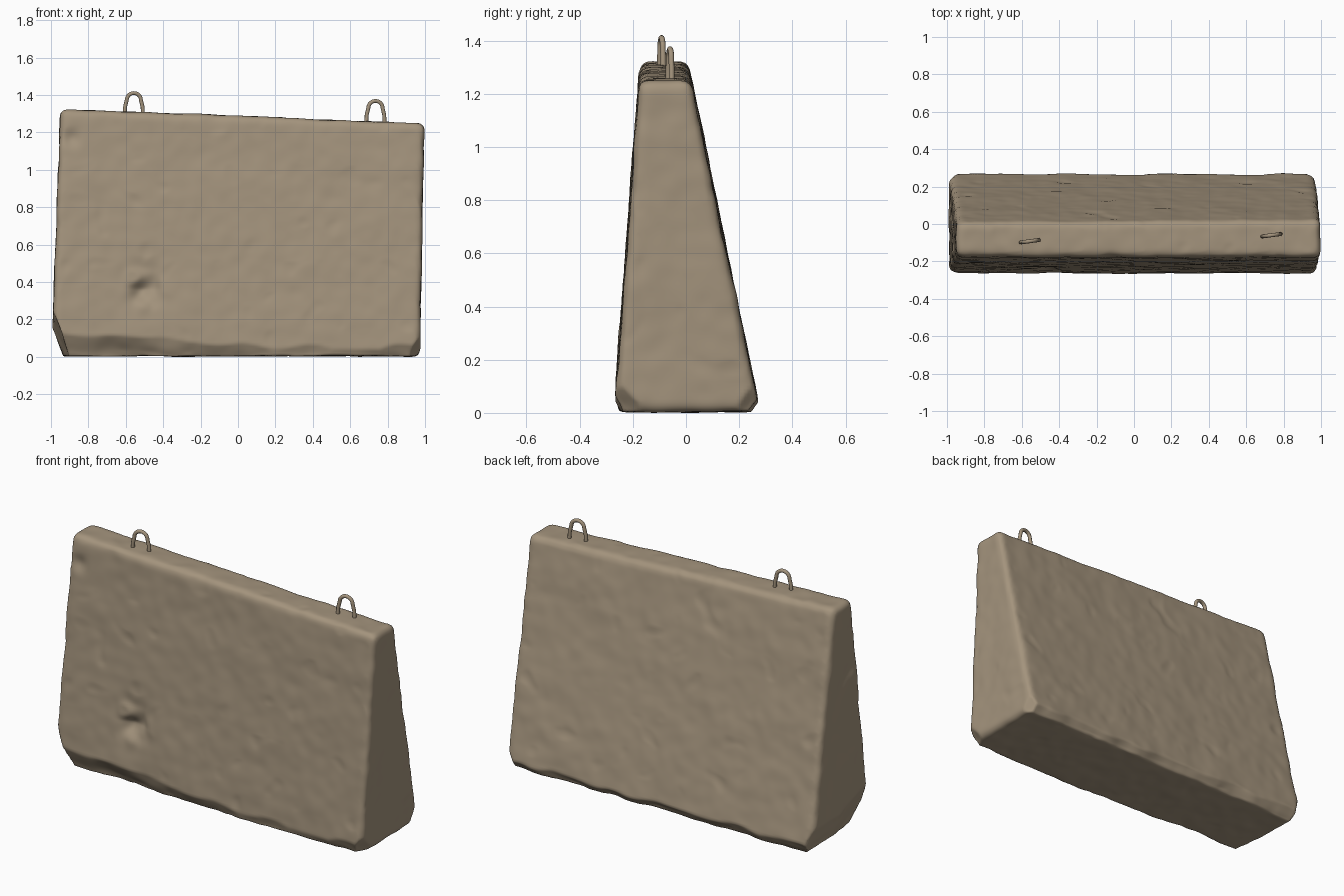
import bpy, bmesh, math
from mathutils import Vector, noise

if "Cube" in bpy.data.objects:
    bpy.data.objects.remove(bpy.data.objects["Cube"])

stone = bpy.data.materials.new("sandy concrete")
stone.diffuse_color = (0.37, 0.295, 0.205, 1)
stone.use_nodes = True
stone.node_tree.nodes["Principled BSDF"].inputs["Base Color"].default_value = stone.diffuse_color


def add(name, mesh):
    ob = bpy.data.objects.new(name, mesh)
    bpy.context.scene.collection.objects.link(ob)
    return ob


# Wedge-shaped block: bottom ring then top ring, tilted slightly
corners = [(-1.0, -0.275, 0.008), (0.975, -0.27, 0.008), (0.97, 0.28, 0.008), (-0.995, 0.28, 0.008),
           (-0.952, -0.175, 1.327), (1.0, -0.178, 1.25), (0.998, 0.02, 1.25), (-0.95, 0.008, 1.327)]
bm = bmesh.new()
vs = [bm.verts.new(c) for c in corners]
for f in [(3, 2, 1, 0), (4, 5, 6, 7), (0, 1, 5, 4), (1, 2, 6, 5), (2, 3, 7, 6), (3, 0, 4, 7)]:
    bm.faces.new([vs[i] for i in f])
bmesh.ops.bevel(bm, geom=bm.edges[:], offset=0.035, segments=4, profile=0.5, affect='EDGES')
base = bpy.data.meshes.new("block_base")
bm.to_mesh(base)
bm.free()
tmp = add("block_base", base)
rm = tmp.modifiers.new("remesh", 'REMESH')
rm.mode = 'VOXEL'
rm.voxel_size = 0.013
sm = tmp.modifiers.new("smooth", 'SMOOTH')
sm.factor = 0.5
sm.iterations = 3
dg = bpy.context.evaluated_depsgraph_get()
mesh = bpy.data.meshes.new_from_object(tmp.evaluated_get(dg))
bpy.data.objects.remove(tmp)


def n(p, s, seed=0.0):
    return noise.noise(Vector((p.x * s + seed, p.y * s + 3.1, p.z * s - seed)))


def clip(p, point, normal):
    """Push a point back onto a cutting plane when it lies outside it."""
    normal = Vector(normal).normalized()
    d = (p - Vector(point)).dot(normal)
    return p - normal * d if d > 0 else p


normals = [v.normal.copy() for v in mesh.vertices]
for v, nn in zip(mesh.vertices, normals):
    p = v.co.copy()
    q = p.copy()
    # broken lower edges and corners
    if p.y < 0 and p.z < 0.3:
        h = 0.085 - 0.085 * min(p.x, 0.5) + 0.07 * n(p, 4, 5)
        h = max(h, 0.05)
        q = clip(q, (0, -0.268, h), (0, -1, -0.42 - 0.2 * n(p, 3, 9)))
    if p.y > 0 and p.z < 0.2:
        q = clip(q, (0, 0.272, 0.06 + 0.03 * n(p, 6, 2)), (0, 1, -0.7))
    if p.z < 0.35:
        q = clip(q, (-0.995, 0, 0.17), (-1, -0.15 if p.y < 0 else 0, -0.38))
        q = clip(q, (0.965, -0.2, 0.05), (0.8, -0.5, -0.5))
        q = clip(q, (0.955, 0.24, 0.07), (0.8, 0.6, -0.4))
        q = clip(q, (-0.97, 0.23, 0.07), (-0.9, 0.6, -0.2))
    # weathered surface
    d = 0.005 * n(p, 5) + 0.003 * n(p, 13, 4) - 0.002
    d -= 0.012 * max(0, n(p, 9, 7) - 0.38)
    # gouge and pit on the front
    if nn.y < -0.5:
        r = math.hypot((p.x + 0.50) / 0.13, (p.z - 0.38) / 0.16)
        d -= 0.035 * math.exp(-r * r * 2) * max(0, 0.35 + 1.6 * n(p, 11, 3))
        r = math.hypot(p.x + 0.885, p.z - 1.17) / 0.045
        d -= 0.018 * math.exp(-r * r)
    q += nn * d
    q.x = max(-1, min(1, q.x))
    q.z = max(q.z, 0.002 if q.z > 0.002 else 0)
    v.co = q

lowest = min(v.co.z for v in mesh.vertices)
for v in mesh.vertices:
    v.co.z -= lowest * max(0, 1 - v.co.z)
mesh.materials.clear()
mesh.materials.append(stone)
for poly in mesh.polygons:
    poly.use_smooth = True
block = add("concrete_block", mesh)


# Lifting loops: bent bars sunk into the top
def loop(name, x, y, top, lean):
    cu = bpy.data.curves.new(name, 'CURVE')
    cu.dimensions = '3D'
    cu.bevel_depth = 0.0105
    cu.bevel_resolution = 3
    cu.use_fill_caps = True
    pts = [(-0.05, -0.17), (-0.047, -0.085)]
    pts += [(-0.038 * math.cos(a), -0.048 + 0.038 * math.sin(a))
            for a in [math.pi * i / 12 for i in range(13)]]
    pts += [(0.047, -0.085), (0.05, -0.17)]
    sp = cu.splines.new('POLY')
    sp.points.add(len(pts) - 1)
    for pt, (px, pz) in zip(sp.points, pts):
        pt.co = (x + px, y + 0.13 * px, top + pz - 0.0005 + lean * px, 1)
    sp.use_smooth = True
    cu.materials.append(stone)
    add(name, cu)


loop("lifting_loop_left", -0.557, -0.092, 1.421, 0.0)
loop("lifting_loop_right", 0.735, -0.06, 1.379, 0.0)
